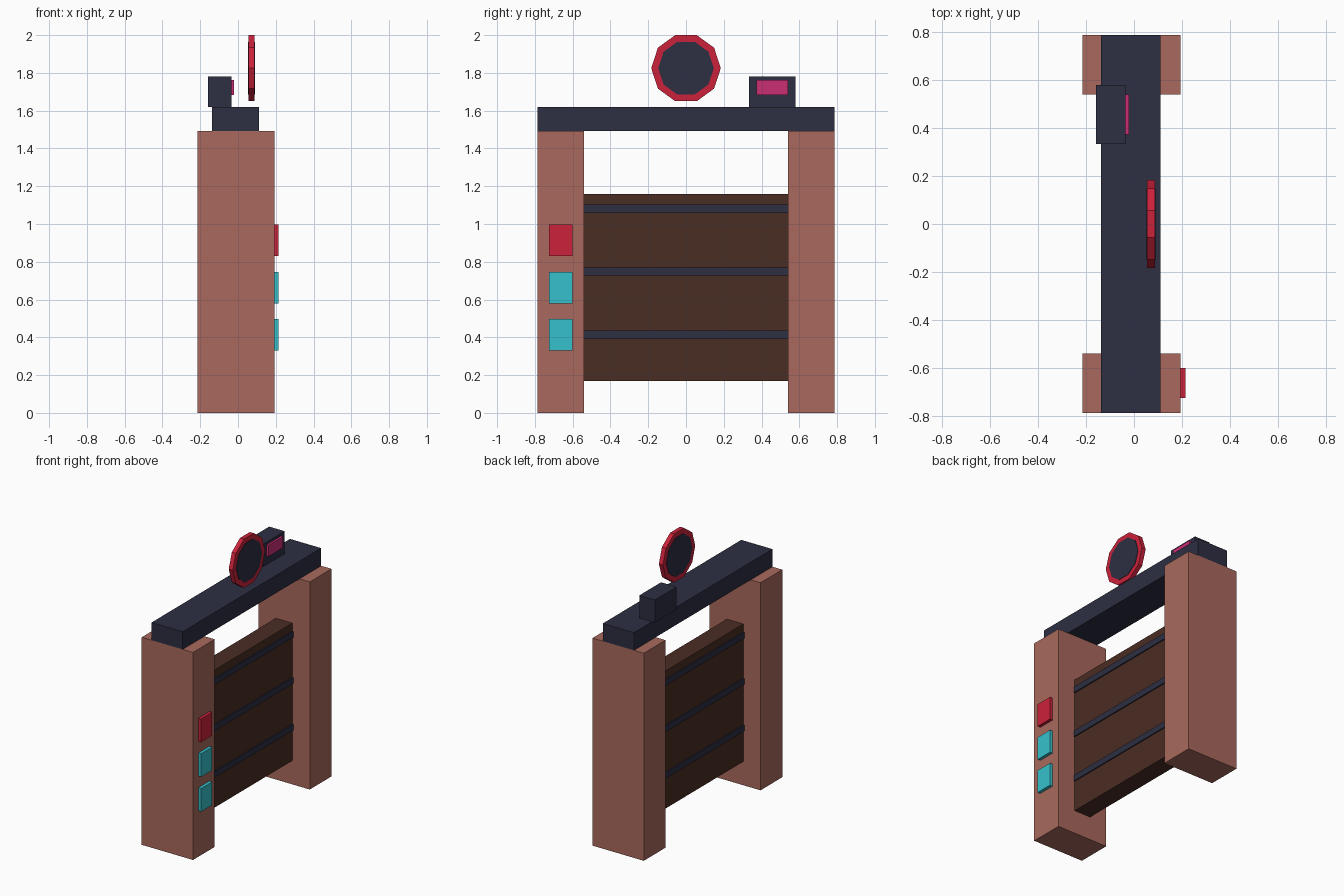
import bpy
import bmesh
from math import sin, cos, tau

old = bpy.data.objects.get("Cube")
if old:
    bpy.data.objects.remove(old, do_unlink=True)


def material(name, rgb):
    """Flat colour from sRGB bytes, stored as linear values."""
    lin = [((c / 255 + 0.055) / 1.055) ** 2.4 for c in rgb] + [1.0]
    mat = bpy.data.materials.new(name)
    mat.use_nodes = True
    mat.diffuse_color = lin
    mat.node_tree.nodes["Principled BSDF"].inputs["Base Color"].default_value = lin
    return mat


clay = material("clay", (169, 105, 93))
navy = material("dark navy", (45, 46, 66))
wood = material("dark wood", (74, 45, 36))
red = material("red", (203, 34, 59))
cyan = material("cyan", (54, 193, 204))
pink = material("pink", (202, 46, 116))


def prism(name, profile, x0, x1, mat):
    """Extrude a (y, z) profile along x."""
    bm = bmesh.new()
    face = bm.faces.new([bm.verts.new((x0, y, z)) for y, z in profile])
    ext = bmesh.ops.extrude_face_region(bm, geom=[face])
    moved = [v for v in ext["geom"] if isinstance(v, bmesh.types.BMVert)]
    bmesh.ops.translate(bm, verts=moved, vec=(x1 - x0, 0, 0))
    bmesh.ops.recalc_face_normals(bm, faces=bm.faces)
    mesh = bpy.data.meshes.new(name)
    bm.to_mesh(mesh)
    bm.free()
    mesh.materials.append(mat)
    obj = bpy.data.objects.new(name, mesh)
    bpy.context.collection.objects.link(obj)
    return obj


def box(name, x, y, z, mat):
    corners = [(y[0], z[0]), (y[1], z[0]), (y[1], z[1]), (y[0], z[1])]
    return prism(name, corners, x[0], x[1], mat)


def decagon(name, radius, x, mat):
    ring = [(radius * cos(i * tau / 10), 1.825 + radius * sin(i * tau / 10))
            for i in range(10)]
    return prism(name, ring, x[0], x[1], mat)


# Pillars and the beam across them
for name, side in (("front_pillar", -1), ("back_pillar", 1)):
    box(name, (-0.215, 0.193), sorted((side * 0.54, side * 0.787)), (0, 1.493), clay)
box("top_beam", (-0.137, 0.111), (-0.787, 0.787), (1.493, 1.62), navy)

# Gate panel with raised bands on both sides
box("gate_panel", (-0.078, 0.054), (-0.54, 0.54), (0.17, 1.16), wood)
for i, z in enumerate((0.413, 0.749, 1.081)):
    box(f"gate_band_{i + 1}", (-0.086, 0.062), (-0.54, 0.54), (z - 0.022, z + 0.022), navy)

# Buttons on the front pillar
for i, mat in enumerate((cyan, cyan, red)):
    z = 0.33 + 0.25 * i
    box(f"button_{i + 1}", (0.193, 0.215), (-0.725, -0.6), (z, z + 0.167), mat)

# Control box with its screen
box("control_box", (-0.158, -0.035), (0.333, 0.58), (1.62, 1.782), navy)
box("control_screen", (-0.035, -0.02), (0.373, 0.54), (1.682, 1.763), pink)

# Round sign, its dark core standing slightly proud of the rim
decagon("sign_rim", 0.184, (0.055, 0.087), red)
decagon("sign_core", 0.147, (0.052, 0.09), navy)
